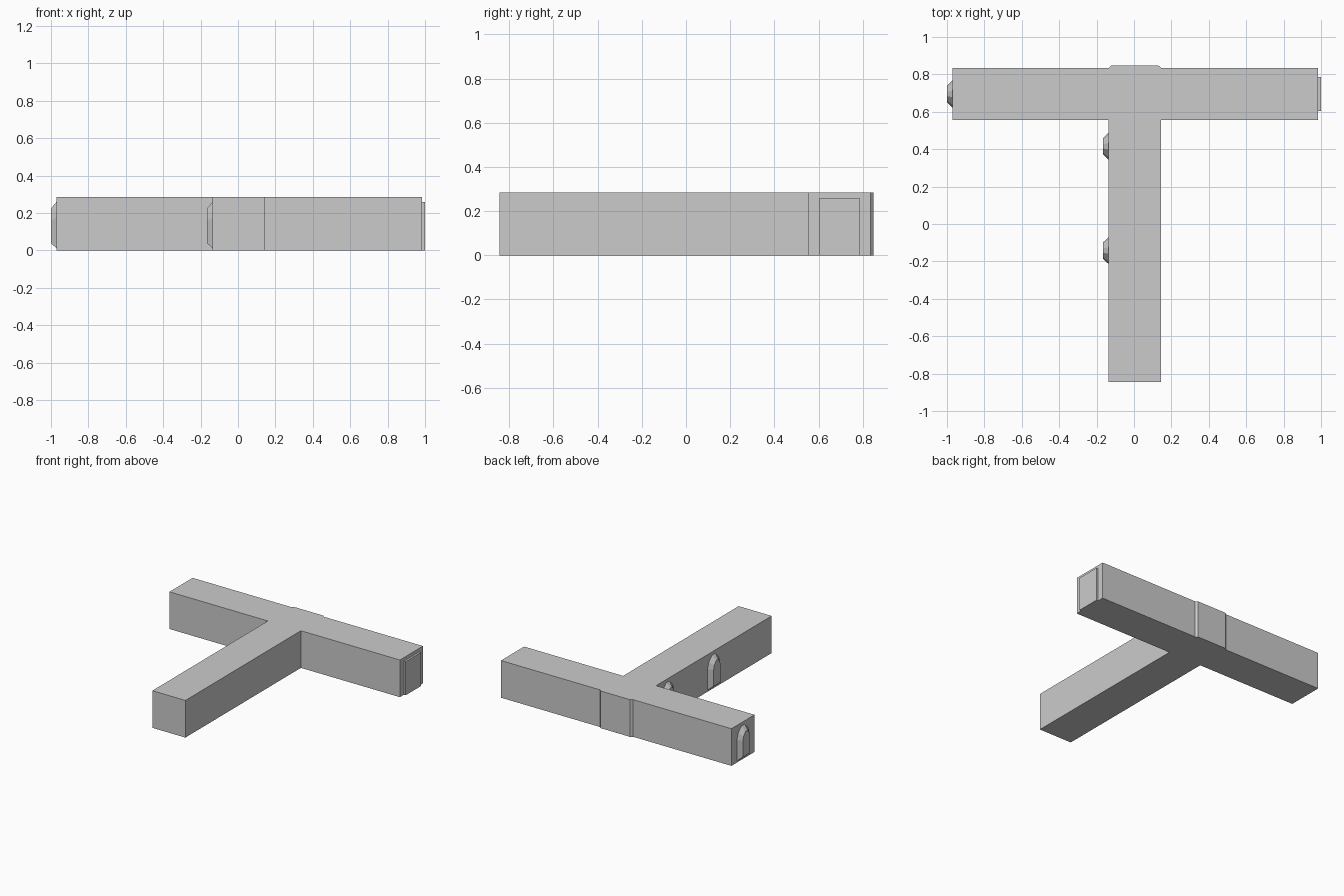
import bpy, bmesh

if "Cube" in bpy.data.objects:
    bpy.data.objects.remove(bpy.data.objects["Cube"])

H = 0.285            # corridor height
XL, XR = -0.135, 0.145   # stem sides


def make_object(name, bm):
    bmesh.ops.recalc_face_normals(bm, faces=bm.faces)
    mesh = bpy.data.meshes.new(name)
    bm.to_mesh(mesh)
    bm.free()
    obj = bpy.data.objects.new(name, mesh)
    bpy.context.collection.objects.link(obj)
    return obj


def loft(name, start, end):
    """Closed solid between two matching outlines."""
    bm = bmesh.new()
    a = [bm.verts.new(p) for p in start]
    b = [bm.verts.new(p) for p in end]
    bm.faces.new(a)
    bm.faces.new(b)
    n = len(a)
    for i in range(n):
        j = (i + 1) % n
        bm.faces.new((a[i], a[j], b[j], b[i]))
    return make_object(name, bm)


def arch(x, y, half, bottom, top):
    """Pointed-shoulder arch outline lying in a plane of constant x."""
    h = top - bottom
    right = [(half, bottom), (half, bottom + h * 0.66),
             (half * 0.8, bottom + h * 0.84), (half * 0.25, top)]
    pts = right + [(-u, v) for u, v in reversed(right)]
    return [(x, y + u, v) for u, v in pts]


# T-shaped corridor with a shallow chamfered bay on the back wall
plan = [(XL, -0.845), (XR, -0.845), (XR, 0.555), (0.985, 0.555),
        (0.985, 0.835), (XR, 0.835), (XR - 0.015, 0.848), (XL + 0.015, 0.848),
        (XL, 0.835), (-0.97, 0.835), (-0.97, 0.555), (XL, 0.555)]
loft("corridor_walls", [(x, y, 0) for x, y in plan], [(x, y, H) for x, y in plan])

# Door recess panel on the right end
door = [(0.603, 0), (0.787, 0), (0.787, 0.258), (0.603, 0.258)]
loft("door_recess", [(0.98, y, z) for y, z in door], [(1.0, y, z) for y, z in door])

# Tapered arched niches on the left-facing walls
for name, x, y in (("niche_end", -0.97, 0.695),
                   ("niche_stem_back", XL, 0.415),
                   ("niche_stem_front", XL, -0.142)):
    loft(name, arch(x, y, 0.073, 0.012, 0.26), arch(x - 0.03, y, 0.044, 0.038, 0.225))
